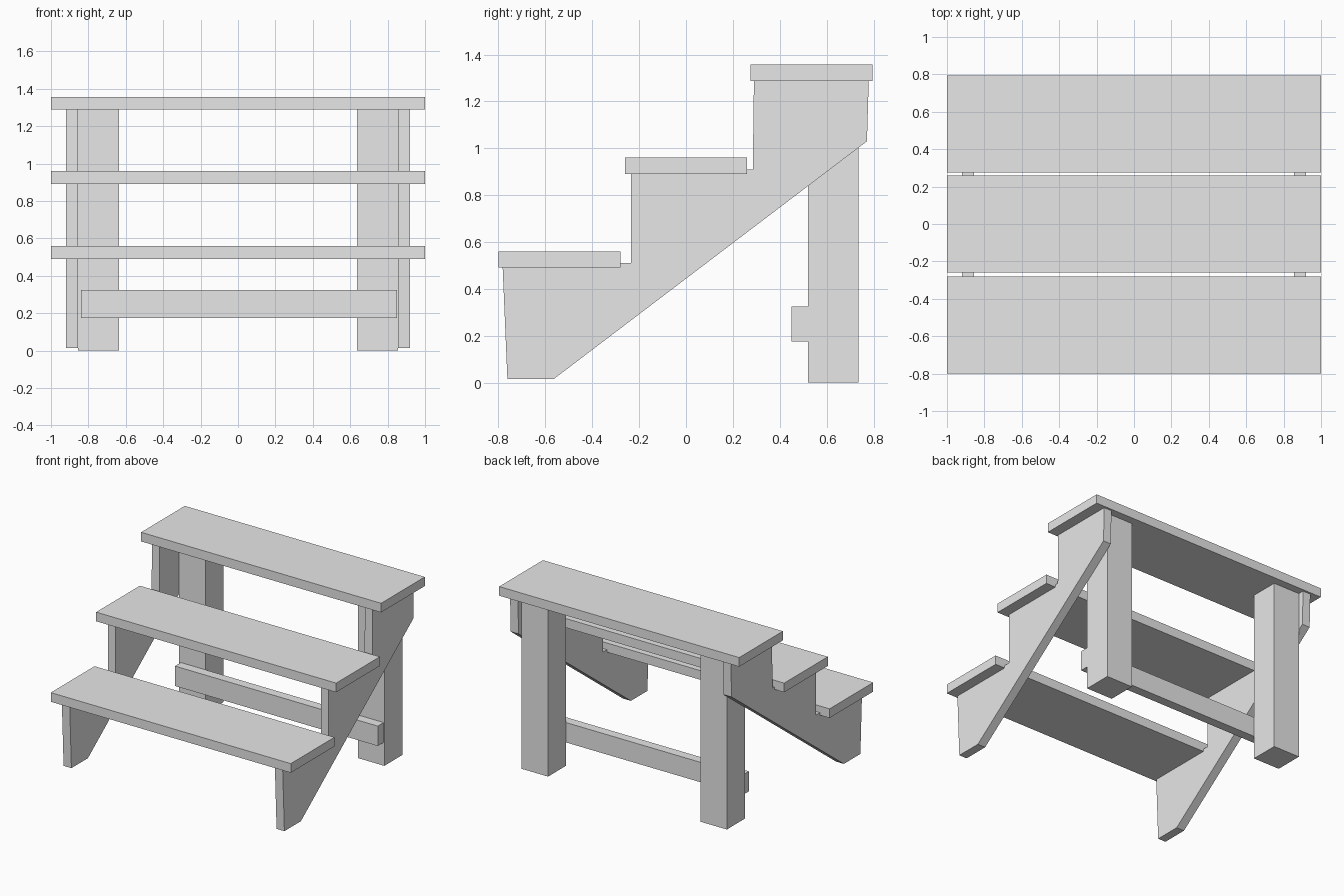
import bpy
import bmesh

cube = bpy.data.objects.get("Cube")
if cube:
    bpy.data.objects.remove(cube, do_unlink=True)

# Single plain grey finish
grey = bpy.data.materials.new("plain_grey")
grey.use_nodes = True
color = (0.8, 0.8, 0.8, 1)
grey.diffuse_color = color
grey.node_tree.nodes["Principled BSDF"].inputs["Base Color"].default_value = color


def extrude_profile(name, profile, x0, x1):
    """Board with a (y, z) outline, running from x0 to x1."""
    bm = bmesh.new()
    face = bm.faces.new([bm.verts.new((x0, y, z)) for y, z in profile])
    moved = bmesh.ops.extrude_face_region(bm, geom=[face])["geom"]
    verts = [v for v in moved if isinstance(v, bmesh.types.BMVert)]
    bmesh.ops.translate(bm, verts=verts, vec=(x1 - x0, 0, 0))
    bmesh.ops.recalc_face_normals(bm, faces=bm.faces)
    mesh = bpy.data.meshes.new(name)
    bm.to_mesh(mesh)
    bm.free()
    mesh.materials.append(grey)
    obj = bpy.data.objects.new(name, mesh)
    bpy.context.collection.objects.link(obj)
    return obj


def box(name, x0, x1, y0, y1, z0, z1):
    return extrude_profile(name, [(y0, z0), (y1, z0), (y1, z1), (y0, z1)], x0, x1)


# Treads
for name, y, top in (("lower", -0.54, 0.56), ("middle", 0, 0.96), ("upper", 0.535, 1.357)):
    box(name + "_tread", -1, 1, y - 0.26, y + 0.26, top - 0.069, top)

# Stepped side boards with a sloping underside
stringer = [(-0.762, 0.015), (-0.565, 0.015), (0.772, 1.03), (0.78, 1.3),
            (0.29, 1.3), (0.285, 0.91), (-0.235, 0.91), (-0.235, 0.51),
            (-0.783, 0.51)]
for side, s in (("left", 1), ("right", -1)):
    extrude_profile(side + "_stringer", stringer, s * 0.855, s * 0.92)
    # Rear leg against the inside of the side board
    box(side + "_leg", s * 0.635, s * 0.855, 0.52, 0.735, 0, 1.289)

# Cross rail on the front of the legs
box("cross_rail", -0.84, 0.85, 0.45, 0.52, 0.175, 0.325)
